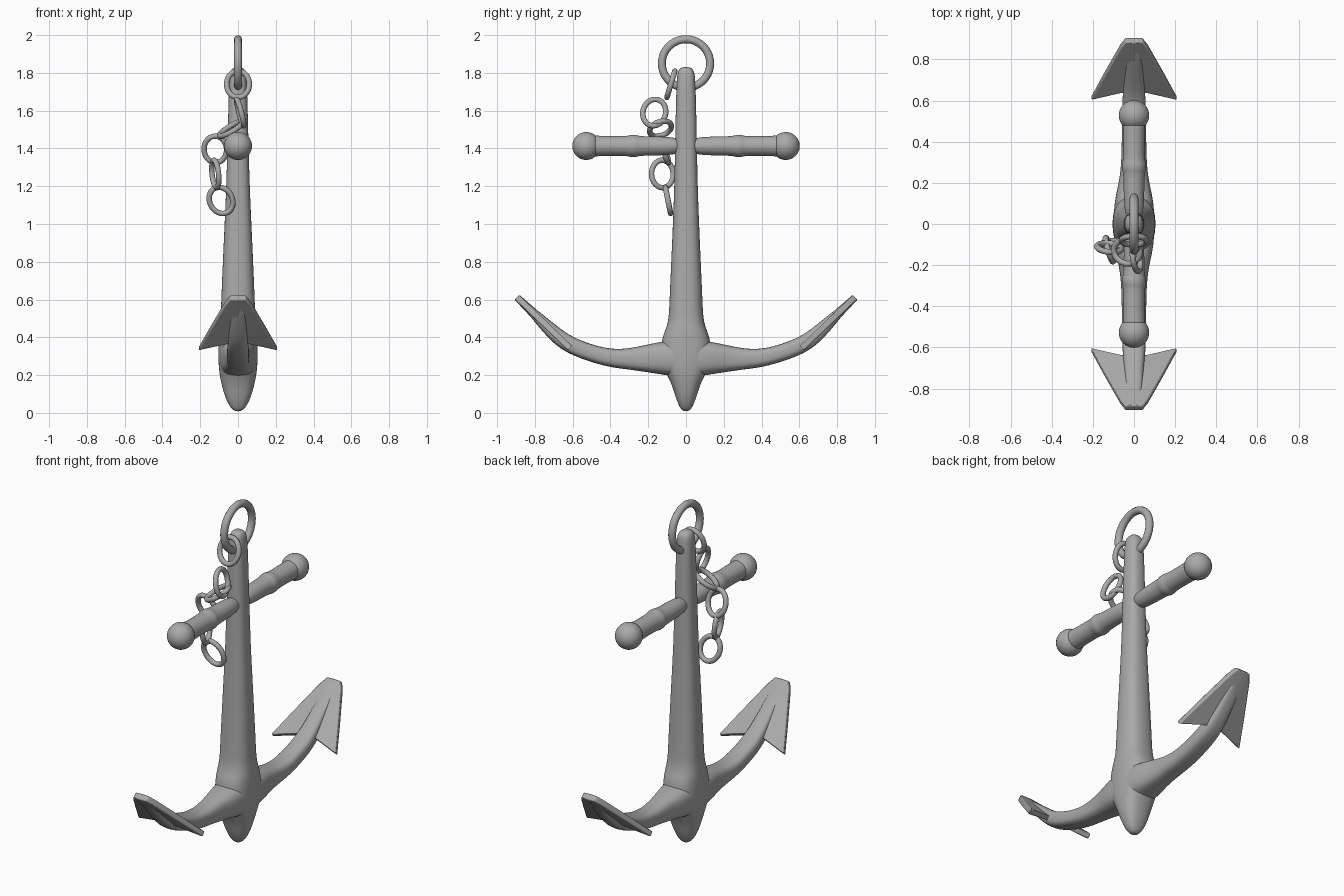
import bpy, bmesh
from math import sin, cos, pi, copysign
from mathutils import Vector, Matrix

if "Cube" in bpy.data.objects:
    bpy.data.objects.remove(bpy.data.objects["Cube"])

iron = bpy.data.materials.new("grey_iron")
iron.use_nodes = True
iron.diffuse_color = (0.4, 0.4, 0.4, 1)
iron.node_tree.nodes["Principled BSDF"].inputs["Base Color"].default_value = (0.4, 0.4, 0.4, 1)


def finish(name, bm, subdiv=0, angle=40):
    bmesh.ops.recalc_face_normals(bm, faces=bm.faces)
    mesh = bpy.data.meshes.new(name)
    bm.to_mesh(mesh)
    bm.free()
    mesh.materials.append(iron)
    obj = bpy.data.objects.new(name, mesh)
    bpy.context.collection.objects.link(obj)
    if subdiv:
        obj.modifiers.new("smooth", 'SUBSURF').levels = subdiv
        obj.modifiers["smooth"].render_levels = subdiv
    bpy.ops.object.select_all(action='DESELECT')
    obj.select_set(True)
    bpy.context.view_layer.objects.active = obj
    bpy.ops.object.shade_smooth_by_angle(angle=angle * pi / 180)
    return obj


def loft(name, stations, power=2.0, sides=20, subdiv=2):
    """Skin rounded sections (y, z, half width in x, half depth) along a path."""
    bm = bmesh.new()
    centres = [Vector((0, s[0], s[1])) for s in stations]
    rings = []
    for i, (y, z, rx, rv) in enumerate(stations):
        tangent = centres[min(i + 1, len(centres) - 1)] - centres[max(i - 1, 0)]
        side = tangent.normalized().cross(Vector((1, 0, 0)))
        ring = []
        for k in range(sides):
            c, s = cos(2 * pi * k / sides), sin(2 * pi * k / sides)
            u = copysign(abs(c) ** (2 / power), c) * rx
            v = copysign(abs(s) ** (2 / power), s) * rv
            ring.append(bm.verts.new(centres[i] + Vector((u, 0, 0)) + side * v))
        rings.append(ring)
    for a, b in zip(rings, rings[1:]):
        for k in range(sides):
            n = (k + 1) % sides
            bm.faces.new((a[k], a[n], b[n], b[k]))
    bm.faces.new(rings[0])
    bm.faces.new(rings[-1])
    return finish(name, bm, subdiv, 60)


def mirrored(half):
    return [(-y, z, a, b) for y, z, a, b in reversed(half)] + half


def link(name, centre, long_axis, normal, length, width, wire):
    """Oval ring of round wire."""
    n = Vector(normal).normalized()
    l = Vector(long_axis)
    l = (l - n * l.dot(n)).normalized()
    w = n.cross(l)
    bm = bmesh.new()
    major, minor = 40, 12
    rings = []
    for i in range(major):
        t = 2 * pi * i / major
        mid = l * cos(t) * length + w * sin(t) * width
        out = (l * cos(t) * width + w * sin(t) * length).normalized()
        rings.append([bm.verts.new(Vector(centre) + mid + (out * cos(p) + n * sin(p)) * wire)
                      for p in (2 * pi * j / minor for j in range(minor))])
    for i in range(major):
        a, b = rings[i], rings[(i + 1) % major]
        for j in range(minor):
            k = (j + 1) % minor
            bm.faces.new((a[j], b[j], b[k], a[k]))
    finish(name, bm, angle=60)


# Shank, flaring into the crown and pointed foot
shank = [(0.008, .015, .015), (0.025, .04, .032), (0.08, .068, .055), (0.14, .086, .072),
         (0.2, .098, .1), (0.25, .104, .13), (0.33, .106, .135), (0.4, .104, .128),
         (0.45, .1, .105), (0.5, .092, .092), (0.6, .09, .088), (1.0, .072, .07),
         (1.2, .062, .062), (1.6, .052, .055), (1.77, .047, .05), (1.815, .04, .043),
         (1.832, .02, .02)]
loft("shank", [(0, z, a, b) for z, a, b in shank], power=2.5)

# Curved arms
arm = [(0.06, .29, .1, .1), (0.14, .29, .09, .085), (0.21, .288, .072, .073),
       (0.3, .285, .062, .056), (0.4, .289, .06, .048), (0.5, .315, .059, .045),
       (0.6, .352, .057, .045), (0.67, .395, .052, .043), (0.76, .48, .044, .033),
       (0.87, .592, .036, .014)]
loft("arms", mirrored(arm), power=2.8)

# Flukes: bevelled arrow-shaped plates lying along the arm ends
outline = [(.042, 0), (.068, -.045), (.14, -.22), (.208, -.392), (.058, -.345)]
outline += [(-x, t) for x, t in reversed(outline)]
for label, s in (("left", 1), ("right", -1)):
    along = Vector((0, .722 * s, .692))
    across = Vector((0, -.692 * s, .722))
    tip = Vector((0, .895 * s, .612))
    bm = bmesh.new()
    layers = [[bm.verts.new(tip + Vector((x, 0, 0)) + along * t + across * h)
               for x, t in outline] for h in (-.016, .016)]
    # raised spines on both faces
    for layer, h in zip(layers, (-1, 1)):
        tip_mid = bm.verts.new(tip + across * h * .018)
        root_mid = bm.verts.new(tip - along * .34 + across * h * .036)
        half = len(outline) // 2
        bm.faces.new(layer[:half] + [root_mid, tip_mid])
        bm.faces.new([tip_mid, root_mid] + layer[half:])
        layer.insert(half, root_mid)
        layer.append(tip_mid)
    count = len(layers[0])
    for i in range(count):
        j = (i + 1) % count
        bm.faces.new((layers[0][i], layers[0][j], layers[1][j], layers[1][i]))
    fluke = finish(label + "_fluke", bm, angle=35)
    bevel = fluke.modifiers.new("soft_edges", 'BEVEL')
    bevel.width, bevel.segments = .006, 2

# Stock: a bar with collars and ball ends
bar = [(.02, .03), (.06, .047), (.15, .051), (.25, .052), (.262, .06), (.295, .06),
       (.307, .053), (.4, .053), (.47, .055), (.5, .058)]
loft("stock", mirrored([(y, 1.413, r, r) for y, r in bar]))
for label, s in (("left", 1), ("right", -1)):
    bm = bmesh.new()
    bmesh.ops.create_uvsphere(bm, u_segments=32, v_segments=20, radius=.074,
                              matrix=Matrix.Translation((0, .528 * s, 1.413)))
    finish(label + "_stock_ball", bm)

# Top ring and hanging chain
link("top_ring", (0, 0, 1.85), (0, 0, 1), (1, 0, 0), .128, .128, .021)
chain = [((0, -.08, 1.74), (0, .3, 1), (0, 1, -.3)),
         ((.012, -.168, 1.59), (-.25, .3, 1), (1, .1, .25)),
         ((-.035, -.135, 1.505), (1, 0, .65), (-.6, -.3, 1)),
         ((-.12, -.115, 1.395), (0, -.3, 1), (.1, 1, .3)),
         ((-.12, -.125, 1.265), (-.1, 0, 1), (1, .3, .1)),
         ((-.09, -.095, 1.125), (-.5, -.2, 1), (0, 1, .2))]
for i, (centre, axis, normal) in enumerate(chain):
    link("chain_link_%d" % (i + 1), centre, axis, normal, .073, .06, .0145)
